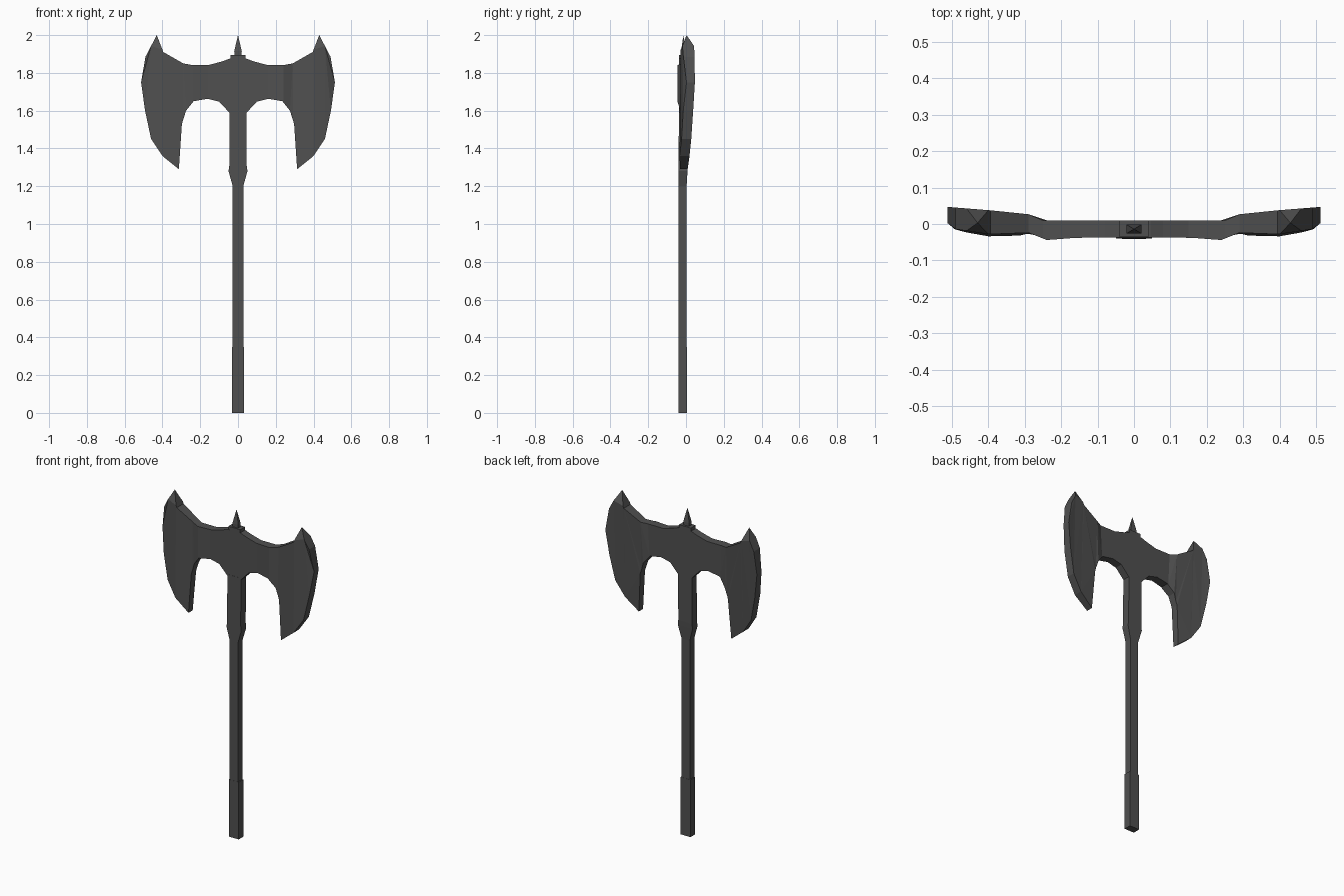
import bpy
import bmesh

cube = bpy.data.objects.get("Cube")
if cube:
    bpy.data.objects.remove(cube, do_unlink=True)

# One dark iron colour for the whole axe
iron = bpy.data.materials.new("dark_iron")
iron.use_nodes = True
iron.diffuse_color = (0.08, 0.08, 0.08, 1)
iron.node_tree.nodes["Principled BSDF"].inputs["Base Color"].default_value = iron.diffuse_color


def finish(name, bm):
    bmesh.ops.recalc_face_normals(bm, faces=bm.faces)
    mesh = bpy.data.meshes.new(name)
    bm.to_mesh(mesh)
    bm.free()
    mesh.materials.append(iron)
    obj = bpy.data.objects.new(name, mesh)
    bpy.context.collection.objects.link(obj)
    return obj


def square_loft(name, rings):
    """Join rectangular rings given as (z, half width, front y, back y)."""
    bm = bmesh.new()
    loops = []
    for z, w, front, back in rings:
        corners = ((-w, front), (w, front), (w, back), (-w, back))
        loops.append([bm.verts.new((x, y, z)) for x, y in corners])
    for low, high in zip(loops, loops[1:]):
        for i in range(4):
            j = (i + 1) % 4
            bm.faces.new((low[i], low[j], high[j], high[i]))
    bm.faces.new(loops[0])
    bm.faces.new(loops[-1])
    bmesh.ops.remove_doubles(bm, verts=bm.verts, dist=0.0001)
    return finish(name, bm)


def interpolate(stations, x):
    for (x0, y0), (x1, y1) in zip(stations, stations[1:]):
        if x <= x1:
            return y0 + (y1 - y0) * (x - x0) / (x1 - x0)
    return stations[-1][1]


# Handle, collar and top spike
square_loft("grip", [(0, .033, -.041, .004), (.35, .033, -.041, .004)])
square_loft("shaft", [(.35, .028, -.04, .003), (1.2, .028, -.04, .003)])
square_loft("collar", [(1.2, .028, -.04, .003), (1.28, .05, -.04, .008),
                       (1.31, .046, -.04, .009), (1.6, .046, -.037, .01)])
square_loft("cap", [(1.86, .04, -.036, .01), (1.895, .04, -.036, .01)])
square_loft("top_spike", [(1.89, .018, -.026, -.002), (1.915, .02, -.026, -.002),
                          (2, 0, -.014, -.014)])

# Double head: half outline (x, z), split across the bends and mirrored
outline = [(0, 1.875), (.045, 1.875), (.08, 1.862), (.15, 1.843), (.25, 1.843),
           (.29, 1.85), (.395, 1.91), (.43, 2), (.49, 1.885), (.513, 1.75),
           (.492, 1.6), (.46, 1.45), (.4, 1.36), (.313, 1.29), (.297, 1.53),
           (.275, 1.6), (.235, 1.65), (.16, 1.663), (.1, 1.648), (.046, 1.59), (0, 1.59)]
front_bend = [(0, -.036), (.16, -.038), (.24, -.044), (.29, -.024),
              (.4, -.028), (.49, -.014), (.513, .003)]
back_bend = [(0, .01), (.25, .01), (.3, .031), (.4, .038), (.513, .047)]

bm = bmesh.new()
bm.faces.new([bm.verts.new((x, 0, z)) for x, z in outline])
for x in (.16, .24, .29, .4, .46):
    bmesh.ops.bisect_plane(bm, geom=bm.verts[:] + bm.edges[:] + bm.faces[:],
                           plane_co=(x, 0, 0), plane_no=(1, 0, 0), dist=0.0001)
bmesh.ops.triangulate(bm, faces=bm.faces)
extruded = bmesh.ops.extrude_face_region(bm, geom=bm.faces[:], use_keep_orig=True)
back_verts = {g for g in extruded["geom"] if isinstance(g, bmesh.types.BMVert)}
for v in bm.verts:
    x, z = v.co.x, v.co.z
    droop = max(0, 1.75 - z) if x > .28 else 0
    if v in back_verts:
        v.co.y = interpolate(back_bend, x) - .05 * droop
    else:
        v.co.y = interpolate(front_bend, x) - .015 * droop
    if z > 1.99:
        v.co.y = .003
# Open the centre seam so that the two halves weld into one solid
seam = [f for f in bm.faces if all(abs(v.co.x) < .0001 for v in f.verts)]
bmesh.ops.delete(bm, geom=seam, context="FACES_ONLY")
bmesh.ops.remove_doubles(bm, verts=bm.verts, dist=0.0001)
half = bm.verts[:] + bm.edges[:] + bm.faces[:]
bmesh.ops.mirror(bm, geom=half, axis="X", merge_dist=0.0001)
finish("double_axe_head", bm)
